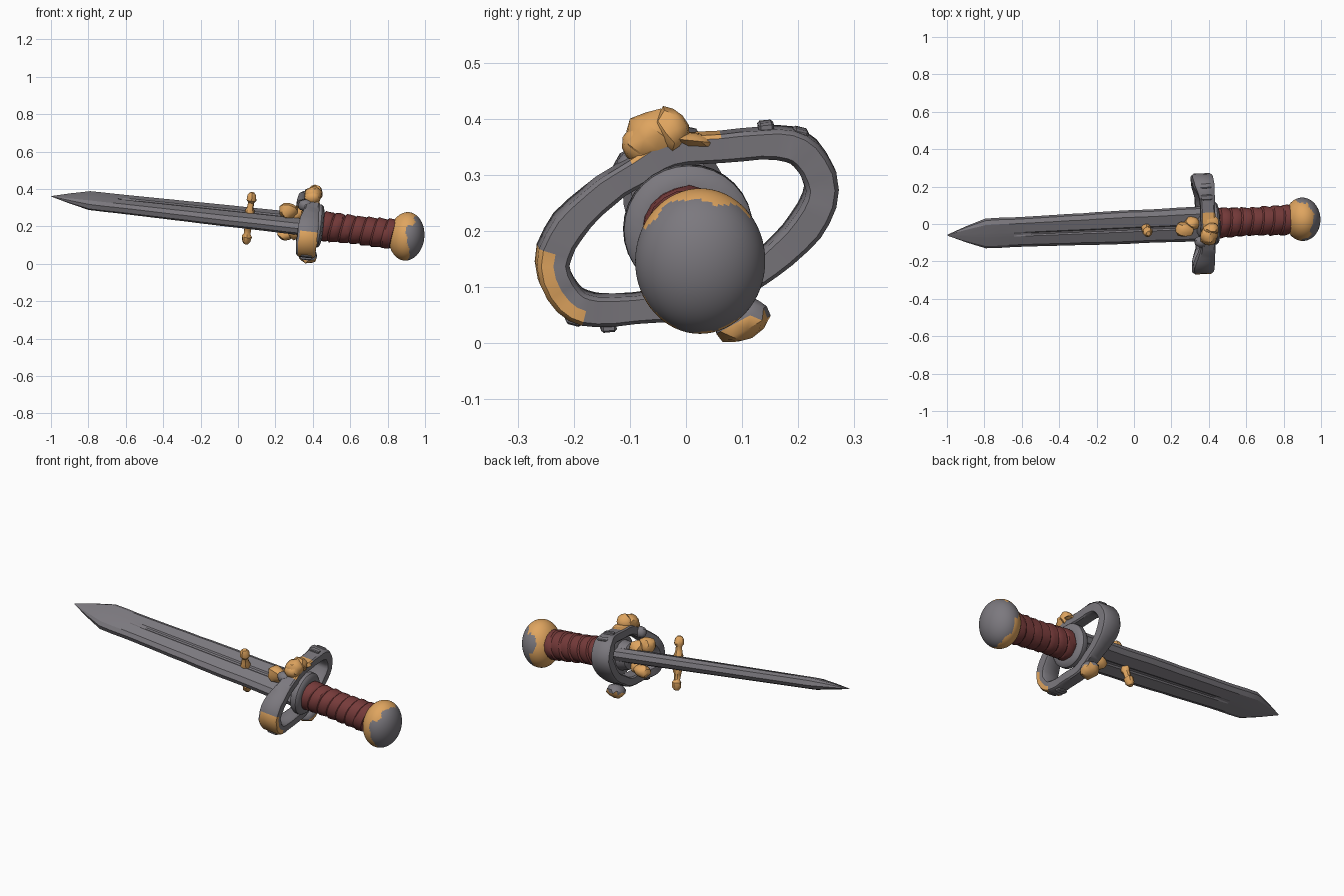
import bpy, bmesh, math, random
from mathutils import Matrix, Vector

if "Cube" in bpy.data.objects:
    bpy.data.objects.remove(bpy.data.objects["Cube"])

random.seed(4)
ROLL = math.radians(24)                       # roll of the blade about the sword axis


def material(name, rgb):
    m = bpy.data.materials.new(name)
    m.diffuse_color = (*rgb, 1)
    m.use_nodes = True
    m.node_tree.nodes["Principled BSDF"].inputs["Base Color"].default_value = m.diffuse_color
    return m


STEEL = material("grey_steel", (0.20, 0.19, 0.21))
GOLD = material("old_gold", (0.74, 0.375, 0.115))
LEATHER = material("red_leather", (0.18, 0.043, 0.042))

# Sword frame: local x runs from tip to pommel
e1 = Vector((1.9, 0.085, -0.21)).normalized()
e2 = Vector((0, 0, 1)).cross(e1).normalized()
e3 = e1.cross(e2)
SWORD = Matrix((e1, e2, e3)).transposed().to_4x4()
SWORD.translation = (0, -0.015, 0.25)


def finish(name, bm, mats, matrix=SWORD, angle=35):
    bmesh.ops.recalc_face_normals(bm, faces=bm.faces)
    bm.transform(matrix)
    me = bpy.data.meshes.new(name)
    bm.to_mesh(me)
    bm.free()
    for m in mats:
        me.materials.append(m)
    ob = bpy.data.objects.new(name, me)
    bpy.context.collection.objects.link(ob)
    bpy.ops.object.select_all(action='DESELECT')
    ob.select_set(True)
    bpy.context.view_layer.objects.active = ob
    bpy.ops.object.shade_smooth_by_angle(angle=math.radians(angle))
    return ob


def loft(rings, closed=False):
    """Skin a list of point rings; cap the ends unless closed."""
    bm = bmesh.new()
    vs = [[bm.verts.new(p) for p in r] for r in rings]
    n = len(vs[0])
    for a, b in zip(vs, vs[1:] + vs[:1] if closed else vs[1:]):
        for i in range(n):
            j = (i + 1) % n
            bm.faces.new((a[i], a[j], b[j], b[i]))
    if not closed:
        bm.faces.new(vs[0])
        bm.faces.new(vs[-1])
    return bm


def lathe(profile, seg=24, skew=0.0, rough=0.0):
    """Turn an (x, radius) profile about local x."""
    rings = []
    for x, r in profile:
        ring = []
        for i in range(seg):
            a = 2 * math.pi * i / seg
            q = r * (1 + random.uniform(-rough, rough))
            ring.append((x + skew * math.sin(a + 0.7), q * math.cos(a), q * math.sin(a)))
        rings.append(ring)
    return loft(rings)


def lump(name, loc, size, mats, tilt=0.0, rough=0.12, rule=None):
    """Rough hammered nugget, placed in world space."""
    bm = bmesh.new()
    bmesh.ops.create_icosphere(bm, subdivisions=2, radius=1)
    for f in bm.faces:
        f.material_index = 1 if rule and rule(f.calc_center_median()) else 0
    for v in bm.verts:
        v.co *= 1 + random.uniform(-rough, rough)
    m = Matrix.Translation(loc) @ Matrix.Rotation(tilt, 4, 'X') @ Matrix.Diagonal((*size, 1))
    finish(name, bm, mats, m)


# Blade: thick double edge with a shallow fuller on both faces
rings = []
for i in range(17):
    x = 0.40 - 1.20 * i / 16
    k = i / 16
    w = (0.098 - 0.018 * k) * random.uniform(0.975, 1.02)
    t = 0.038 - 0.007 * k
    g = 0.82 if i < 14 else 1.0
    half = [(w, 0.013), (0.76 * w, t * 0.9), (0.14 * w, t), (0.06 * w, t * g),
            (-0.06 * w, t * g), (-0.14 * w, t), (-0.76 * w, t * 0.9), (-w, 0.013)]
    rings.append([(x, u, v) for u, v in half + [(-u, -v) for u, v in half]])
for x, s in ((-0.90, 0.56), (-1.005, 0.03)):
    rings.append([(x, u * s, v * s) for _, u, v in rings[16]])
finish("blade", loft(rings), [STEEL], SWORD @ Matrix.Rotation(ROLL, 4, 'X'), 20)

# Guard: closed S-symmetric loop around the blade root, flaring at both ends
arc = [(-0.09, 0.10), (-0.03, 0.135), (0.06, 0.143), (0.16, 0.150),
       (0.211, 0.130), (0.240, 0.068), (0.212, 0.0), (0.145, -0.065)]
ctrl = [Vector(p) for p in arc] + [-Vector(p) for p in arc]
path = []
for i in range(16):
    a, b, c, d = (ctrl[(i + k) % 16] for k in (-1, 0, 1, 2))
    for u in (0, 1 / 3, 2 / 3):
        path.append(b + 0.5 * u * (c - a + u * (2 * a - 5 * b + 4 * c - d + u * (3 * (b - c) + d - a))))
section = [(0.046, 0.0), (0.046, 0.020), (0.037, 0.027), (-0.037, 0.027), (-0.046, 0.020),
           (-0.046, 0.0), (-0.046, -0.020), (-0.037, -0.027), (0.037, -0.027), (0.046, -0.020)]
rings, n_path = [], len(path)
for i, p in enumerate(path):
    t = (path[(i + 1) % n_path] - path[i - 1]).normalized()
    n = Vector((-t.y, t.x))
    end = max(0.0, min(1.0, (abs(p.x) - 0.13) / 0.09))
    wide = (0.86 + 0.34 * end) * random.uniform(0.96, 1.04)
    deep = (0.95 + 0.16 * end) * random.uniform(0.97, 1.03)
    rings.append([(0.383 - 0.014 * end + a * wide, *(p + n * b * deep)) for a, b in section])
bm = loft(rings, True)
bm.faces.ensure_lookup_table()
for i, f in enumerate(bm.faces):              # gold on the outside of the low end and the top
    p, side = path[i // 10], i % 10
    low_end = p.x < -0.165 and -0.158 < p.y < -0.055 and side in (0, 1, 2)
    top = -0.10 < p.x < 0.03 and p.y > 0.09 and side in (1, 2)
    f.material_index = 1 if low_end or top else 0
finish("guard_loop", bm, [STEEL, GOLD], SWORD, 40)

# Small rivet stubs around the guard, in mirrored pairs
for y, z, turn in ((0.140, 0.175, 0.1), (0.20, 0.163, -0.25), (0.208, -0.024, 0.9),
                   (0.175, -0.052, 0.8)):
    for s in (1, -1):
        bm = bmesh.new()
        bmesh.ops.create_cube(bm, size=1)
        bmesh.ops.bevel(bm, geom=bm.edges[:], offset=0.15, segments=1, affect='EDGES')
        m = Matrix.Translation((0.378, s * y, s * z)) @ Matrix.Rotation(turn, 4, 'X')
        finish("guard_rivet", bm, [STEEL], SWORD @ m @ Matrix.Diagonal((0.06, 0.028, 0.026, 1)))

# Hub and collar between blade and grip
finish("guard_hub", lathe([(0.335, 0.05), (0.35, 0.072), (0.415, 0.085)], 16), [STEEL])
finish("collar", lathe([(0.398, 0.085), (0.405, 0.108), (0.418, 0.116), (0.440, 0.115),
                        (0.450, 0.106), (0.456, 0.082)], 32), [STEEL])

# Grip: overlapping leather wraps
profile = []
for i in range(7):
    x = 0.445 + 0.057 * i
    r = 0.076 + 0.005 * abs(i - 3) / 3
    profile += [(x, r - 0.006), (x + 0.008, r + 0.001), (x + 0.030, r), (x + 0.050, r - 0.003)]
finish("grip", lathe(profile, 20, 0.016, 0.025), [LEATHER], SWORD, 30)


# Pommel: steel ball with a ragged gold cap on the grip side, worn through on both flanks
def gilded(c):
    a = math.atan2(c.z, c.y)
    edge = 0.24 - 0.14 * math.cos(2 * a) + 0.09 * c.z + 0.07 * math.sin(5 * a + 1) + 0.04 * math.sin(11 * a)
    front_worn = (c - Vector((0.12, -0.95, 0.22))).length < 0.28
    back_worn = (c - Vector((0.05, 0.92, 0.30))).length < 0.42
    return c.x < edge and not front_worn and not back_worn


bm = bmesh.new()
bmesh.ops.create_uvsphere(bm, u_segments=64, v_segments=48, radius=1)
bm.transform(Matrix.Rotation(math.pi / 2, 4, 'Y'))
for f in bm.faces:
    f.material_index = 1 if gilded(f.calc_center_median()) else 0
finish("pommel", bm, [STEEL, GOLD],
       SWORD @ Matrix.Translation((0.908, 0, -0.004)) @ Matrix.Diagonal((0.095, 0.116, 0.130, 1)), 40)

# Gold crest on top of the guard, with a steel web under it
lump("guard_top_knob", (0.403, -0.060, 0.368), (0.048, 0.052, 0.046), [GOLD], 0.3)
lump("guard_top_knob_corner", (0.400, -0.082, 0.355), (0.042, 0.031, 0.038), [GOLD], 0.2)
lump("guard_top_knob_peak", (0.412, -0.027, 0.378), (0.044, 0.032, 0.043), [GOLD], 0.3)
lump("guard_top_knob_tail", (0.405, 0.012, 0.361), (0.046, 0.046, 0.015), [GOLD], -0.1)
lump("guard_web", (0.360, -0.095, 0.312), (0.040, 0.030, 0.032), [STEEL], 0.6)
# Bottom knob: steel with a gilded underside
lump("guard_bottom_knob", (0.375, 0.100, 0.042), (0.050, 0.054, 0.038), [STEEL, GOLD], 0.5, 0.10,
     lambda c: c.z + 0.25 * c.y < -0.12)

# Gold nuggets at the blade root, a pair on each face
lump("root_nugget_upper", (0.267, -0.030, 0.285), (0.052, 0.042, 0.045), [GOLD], ROLL)
lump("root_nugget_upper_side", (0.310, 0.003, 0.268), (0.040, 0.038, 0.042), [GOLD], ROLL)
lump("root_nugget_lower", (0.258, 0.030, 0.160), (0.047, 0.042, 0.036), [GOLD], ROLL)
lump("root_nugget_lower_side", (0.305, 0.008, 0.166), (0.038, 0.038, 0.038), [GOLD], ROLL)

# Gold cross pin through the blade, knobbed at both ends
half_pin = [(0.0, 0.020), (0.04, 0.026), (0.058, 0.019), (0.088, 0.017),
            (0.102, 0.026), (0.128, 0.024), (0.143, 0.012)]
pin = [(-x, r) for x, r in half_pin[:0:-1]] + half_pin
finish("cross_pin", lathe(pin, 10, 0, 0.1), [GOLD],
       SWORD @ Matrix.Translation((0.06, 0, 0)) @ Matrix.Rotation(math.radians(16), 4, 'X')
       @ Matrix.Rotation(-math.pi / 2, 4, 'Y'))
